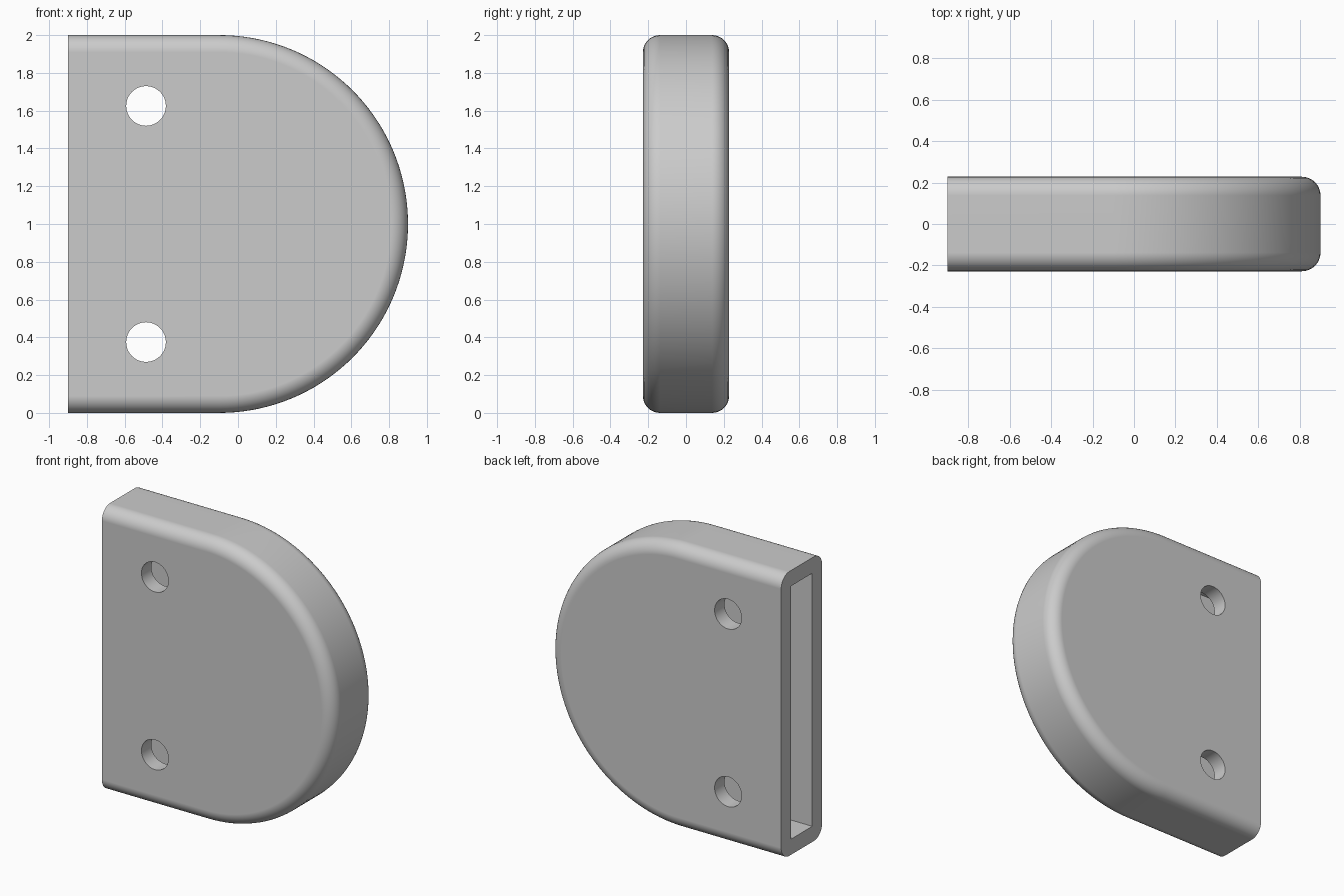
import bpy, bmesh
from math import sin, cos, pi

if "Cube" in bpy.data.objects:
    bpy.data.objects.remove(bpy.data.objects["Cube"])

HALF_Y, FILLET, WALL = 0.228, 0.09, 0.11
ARC_X, LEFT_X = -0.1, -0.9


def d_outline(inset, y, left, steps=72):
    """D-shaped loop: straight run, half circle, straight run."""
    r = 1 - inset
    arc = [(ARC_X + r * cos(a), y, 1 + r * sin(a))
           for a in (-pi / 2 + pi * i / steps for i in range(steps + 1))]
    return [(left, y, inset)] + arc + [(left, y, 2 - inset)]


def loft(name, sections, left):
    """Join a stack of (inset, y) outlines into a closed solid."""
    bm = bmesh.new()
    rings = [[bm.verts.new(p) for p in d_outline(d, y, left)] for d, y in sections]
    n = len(rings[0])
    for a, b in zip(rings, rings[1:]):
        for i in range(n - 1):
            bm.faces.new((a[i], a[i + 1], b[i + 1], b[i]))
    bm.faces.new(rings[0])
    bm.faces.new(rings[-1])
    # flat end across all sections
    bm.faces.new([r[0] for r in rings] + [r[-1] for r in reversed(rings)])
    bmesh.ops.recalc_face_normals(bm, faces=bm.faces)
    mesh = bpy.data.meshes.new(name)
    bm.to_mesh(mesh)
    bm.free()
    ob = bpy.data.objects.new(name, mesh)
    bpy.context.collection.objects.link(ob)
    return ob


def cut(target, cutter):
    mod = target.modifiers.new("cut", 'BOOLEAN')
    mod.operation, mod.solver, mod.object = 'DIFFERENCE', 'EXACT', cutter
    bpy.context.view_layer.objects.active = target
    bpy.ops.object.modifier_apply(modifier=mod.name)
    bpy.data.objects.remove(cutter, do_unlink=True)


# Rounded outer body
angles = [pi / 2 * i / 8 for i in range(9)]
front = [(FILLET * (1 - sin(a)), -HALF_Y + FILLET * (1 - cos(a))) for a in angles]
back = [(d, -y) for d, y in reversed(front)]
body = loft("clamp_body", front + back, LEFT_X)

# Inner pocket, open at the flat end
inner_y = HALF_Y - WALL
cut(body, loft("pocket_cutter", [(WALL, -inner_y), (WALL, inner_y)], LEFT_X - 0.2))

# Two bolt holes through both walls
for z in (0.375, 1.625):
    bpy.ops.mesh.primitive_cylinder_add(vertices=48, radius=0.105, depth=1,
                                        location=(-0.487, 0, z), rotation=(pi / 2, 0, 0))
    cut(body, bpy.context.object)

# Smooth shading with crisp rims
bpy.ops.object.select_all(action='DESELECT')
body.select_set(True)
bpy.context.view_layer.objects.active = body
bpy.ops.object.shade_smooth_by_angle(angle=pi / 6)
weighted = body.modifiers.new("weighted_normals", 'WEIGHTED_NORMAL')
weighted.keep_sharp = True
